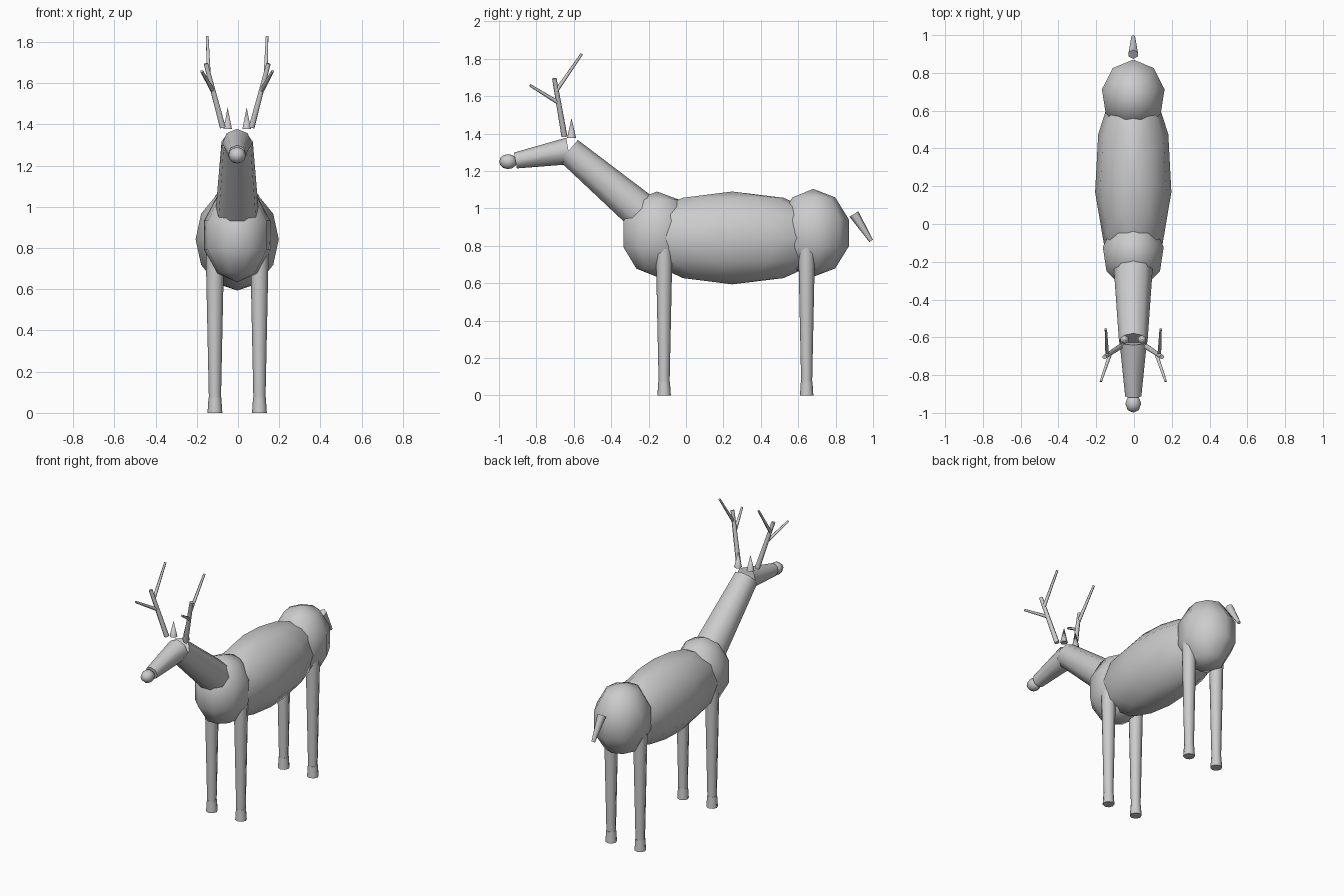
import bpy, math
from mathutils import Vector

if "Cube" in bpy.data.objects:
    bpy.data.objects.remove(bpy.data.objects["Cube"])

OX = -0.004  # small shift so the odd-sided body is centred

mat = bpy.data.materials.new("plain grey")
mat.diffuse_color = (0.6, 0.6, 0.6, 1)
mat.use_nodes = True
mat.node_tree.nodes["Principled BSDF"].inputs["Base Color"].default_value = mat.diffuse_color


def finish(name):
    ob = bpy.context.object
    ob.name = name
    ob.data.materials.append(mat)
    bpy.ops.object.shade_smooth_by_angle(angle=math.radians(60))
    return ob


def ball(name, loc, size, seg, rings):
    bpy.ops.mesh.primitive_uv_sphere_add(segments=seg, ring_count=rings, radius=1,
                                         location=(loc[0] + OX, loc[1], loc[2]))
    bpy.context.object.scale = size
    bpy.ops.object.transform_apply(location=False, rotation=False, scale=True)
    return finish(name)


def limb(name, a, b, ra, rb, seg):
    """Tapered round bar from a to b."""
    a, b = Vector(a), Vector(b)
    d = b - a
    bpy.ops.mesh.primitive_cone_add(vertices=seg, radius1=ra, radius2=rb, depth=d.length,
                                    location=(a + b) / 2 + Vector((OX, 0, 0)))
    bpy.context.object.rotation_mode = 'QUATERNION'
    bpy.context.object.rotation_quaternion = d.to_track_quat('Z', 'Y')
    return finish(name)


# Body
ball("belly", (0, 0.247, 0.842), (0.204, 0.55, 0.248), 11, 6)
ball("chest", (0, -0.155, 0.862), (0.172, 0.2, 0.228), 9, 5)
ball("rump", (0, 0.68, 0.869), (0.177, 0.2, 0.235), 9, 5)

# Neck, head, nose
joint = (0, -0.628, 1.307)
limb("neck", (0, -0.2, 0.944), joint, 0.108, 0.077, 9)
limb("head", joint, (0, -0.912, 1.256), 0.072, 0.043, 8)
ball("nose", (0, -0.951, 1.25), (0.042, 0.048, 0.04), 8, 6)

# Tail
limb("tail", (0, 0.898, 0.97), (0, 0.99, 0.826), 0.028, 0.011, 6)

for side, s in (("left", 1), ("right", -1)):
    # Legs and hooves
    for pos, y in (("front", -0.117), ("back", 0.645)):
        limb(f"{pos}_leg_{side}", (s * 0.108, y, 0.05), (s * 0.108, y, 0.8), 0.029, 0.045, 8)
        limb(f"{pos}_hoof_{side}", (s * 0.108, y, 0), (s * 0.108, y, 0.075), 0.036, 0.031, 8)
    # Ears
    limb(f"ear_{side}", (s * 0.046, -0.612, 1.377), (s * 0.046, -0.612, 1.482), 0.024, 0, 6)
    # Antlers
    limb(f"antler_beam_{side}", (s * 0.07, -0.65, 1.385), (s * 0.152, -0.704, 1.695), 0.016, 0.012, 6)
    limb(f"antler_front_tine_{side}", (s * 0.12, -0.683, 1.565), (s * 0.172, -0.834, 1.658), 0.011, 0.007, 6)
    limb(f"antler_back_tine_{side}", (s * 0.138, -0.692, 1.63), (s * 0.145, -0.557, 1.826), 0.011, 0.007, 6)
